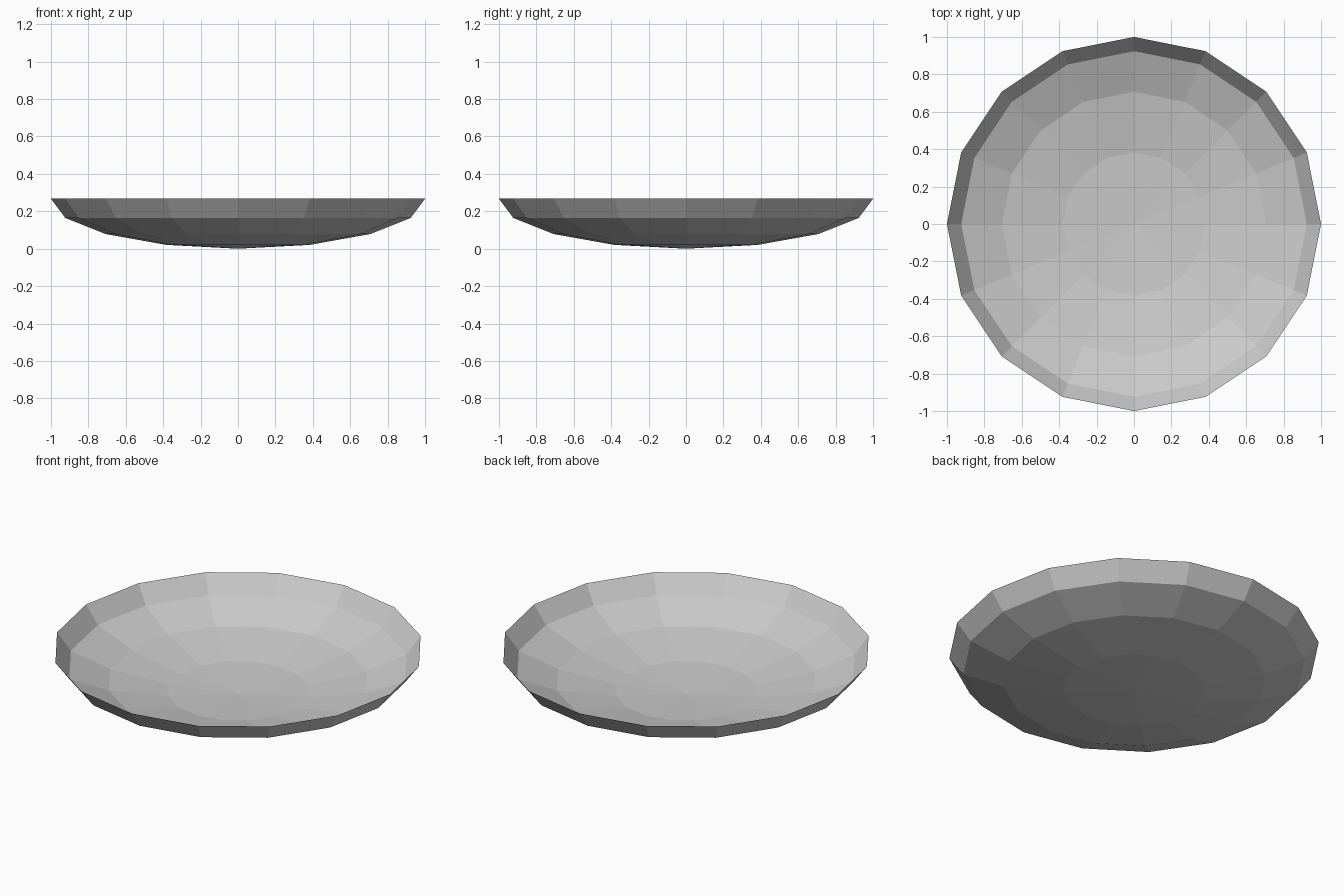
import bpy, bmesh
from math import sin, cos, pi

if "Cube" in bpy.data.objects:
    bpy.data.objects.remove(bpy.data.objects["Cube"])

SIDES = 16
DEPTH = 0.267

# Shallow dish: lower half of a 16-sided sphere, flattened, open on top
bm = bmesh.new()
bottom = bm.verts.new((0, 0, 0))
rings = []
for k in range(1, 5):
    a = k * pi / 8
    r, z = sin(a), DEPTH * (1 - cos(a))
    rings.append([bm.verts.new((r * cos(2 * pi * i / SIDES), r * sin(2 * pi * i / SIDES), z))
                  for i in range(SIDES)])

# Bottom fan, then the wall bands
for i in range(SIDES):
    j = (i + 1) % SIDES
    bm.faces.new((bottom, rings[0][j], rings[0][i]))
    for low, high in zip(rings, rings[1:]):
        bm.faces.new((low[i], low[j], high[j], high[i]))

mesh = bpy.data.meshes.new("dish")
bm.to_mesh(mesh)
bm.free()
dish = bpy.data.objects.new("dish", mesh)
bpy.context.collection.objects.link(dish)
